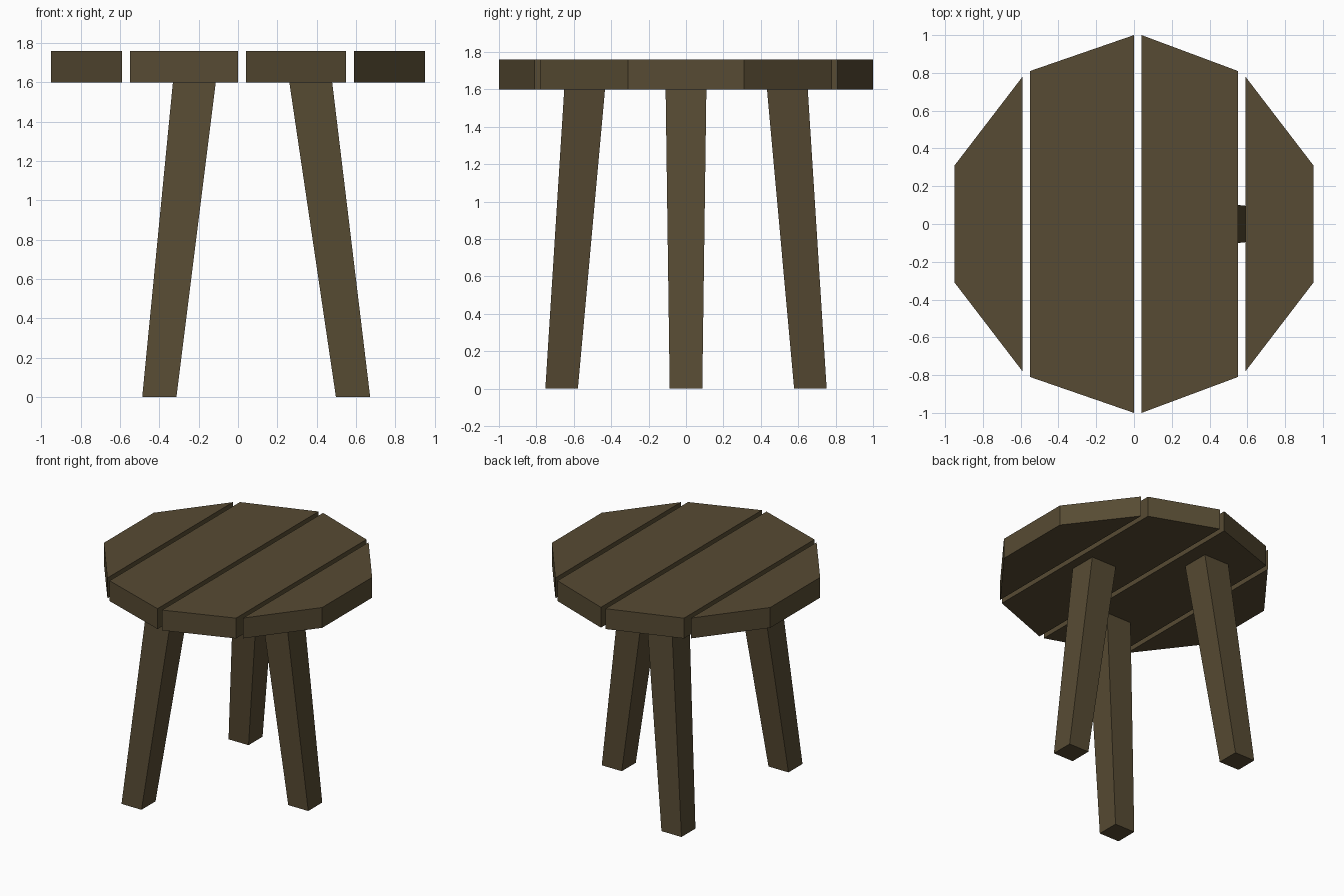
import bpy
import bmesh

if "Cube" in bpy.data.objects:
    bpy.data.objects.remove(bpy.data.objects["Cube"])

wood = bpy.data.materials.new("dark_wood")
wood.diffuse_color = (0.095, 0.07, 0.033, 1)
wood.use_nodes = True
wood.node_tree.nodes["Principled BSDF"].inputs["Base Color"].default_value = wood.diffuse_color


def loft(name, bottom, top):
    """Closed solid between two matching rings (counter-clockwise from above)."""
    bm = bmesh.new()
    low = [bm.verts.new(p) for p in bottom]
    high = [bm.verts.new(p) for p in top]
    n = len(low)
    bm.faces.new(low[::-1])
    bm.faces.new(high)
    for i in range(n):
        j = (i + 1) % n
        bm.faces.new((low[i], low[j], high[j], high[i]))
    bmesh.ops.recalc_face_normals(bm, faces=bm.faces)
    mesh = bpy.data.meshes.new(name)
    bm.to_mesh(mesh)
    bm.free()
    mesh.materials.append(wood)
    obj = bpy.data.objects.new(name, mesh)
    bpy.context.collection.objects.link(obj)
    return obj


# Seat: four planks cut from a ten-sided disc, (x, half depth) at each side
SEAT_LOW, SEAT_HIGH = 1.60, 1.76
planks = {
    "left_outer_plank": ((-0.95, 0.31), (-0.59, 0.78)),
    "left_inner_plank": ((-0.55, 0.81), (0.0, 1.0)),
    "right_inner_plank": ((0.04, 1.0), (0.55, 0.81)),
    "right_outer_plank": ((0.59, 0.78), (0.95, 0.31)),
}
for name, ((x0, y0), (x1, y1)) in planks.items():
    outline = [(x0, -y0), (x1, -y1), (x1, y1), (x0, y0)]
    loft(name, [(x, y, SEAT_LOW) for x, y in outline],
         [(x, y, SEAT_HIGH) for x, y in outline])


# Legs: square, splayed outward and tapering toward the floor
def square(cx, cy, half, z):
    return [(cx + sx * half, cy + sy * half, z)
            for sx, sy in ((-1, -1), (1, -1), (1, 1), (-1, 1))]


def leg(name, foot, head):
    loft(name, square(*foot, 0.087, 0), square(*head, 0.109, SEAT_LOW))


leg("right_leg", (0.585, 0), (0.37, 0))
for name, side in (("front_leg", -1), ("back_leg", 1)):
    leg(name, (-0.40, side * 0.665), (-0.222, side * 0.542))
